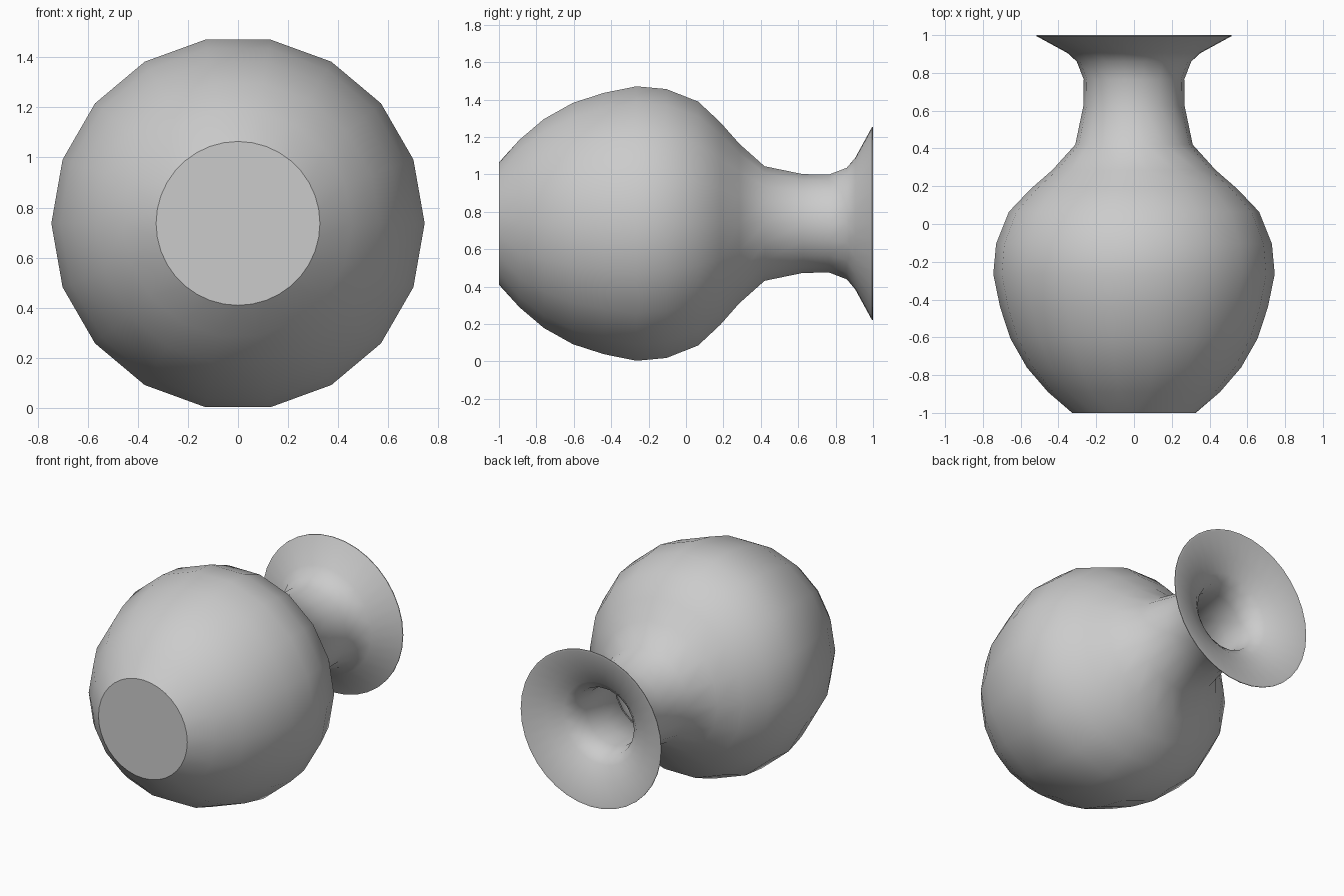
import bpy, bmesh
from math import cos, sin, tau, radians

if "Cube" in bpy.data.objects:
    bpy.data.objects.remove(bpy.data.objects["Cube"])

AXIS_Z = 0.737   # height of the vase's lying axis
SIDES = 18

# Profiles as (position along y, radius, side multiplier)
outer = [(-1, .327, 2), (-.89, .455, 1), (-.76, .567, 1), (-.605, .655, 1),
         (-.44, .709, 1), (-.265, .745, 1), (-.105, .73, 1), (.065, .662, 1),
         (.185, .548, 1), (.285, .433, 1), (.42, .311, 1), (.625, .268, 1),
         (.765, .266, 1), (.86, .303, 1), (.905, .352, 2), (.995, .517, 2)]
inner = [(1, .517, 2), (1, .503, 2), (.945, .365, 2), (.905, .27, 2),
         (.86, .22, 1), (.77, .197, 1), (.62, .2, 1), (.4, .245, 1),
         (.24, .38, 1), (.03, .595, 1), (-.11, .665, 1), (-.265, .68, 1),
         (-.6, .59, 1), (-.86, .4, 1), (-.94, .28, 1)]


def ring(bm, y, r, mult):
    n = SIDES * mult
    return [bm.verts.new((r * cos(tau * i / n), y, AXIS_Z + r * sin(tau * i / n)))
            for i in range(n)]


def join(bm, a, b):
    """Skin two rings; a double-density ring is fanned onto a single one."""
    n, m = len(a), len(b)
    if n == m:
        for i in range(n):
            j = (i + 1) % n
            bm.faces.new((a[i], a[j], b[j], b[i]))
        return
    if n > m:
        a, b = b, a
    k = len(a)
    for i in range(k):
        j = (i + 1) % k
        p, q, s = b[2 * i], b[2 * i + 1], b[(2 * i + 2) % (2 * k)]
        bm.faces.new((a[i], q, p))
        bm.faces.new((a[i], a[j], q))
        bm.faces.new((a[j], s, q))


# Vase: outer wall, flared lip and hollow inside in one closed shell
bm = bmesh.new()
rings = [ring(bm, *p) for p in outer + inner]
for a, b in zip(rings, rings[1:]):
    join(bm, a, b)
bm.faces.new(rings[0])    # foot
bm.faces.new(rings[-1])   # inside floor
bmesh.ops.recalc_face_normals(bm, faces=bm.faces)

mesh = bpy.data.meshes.new("vase")
bm.to_mesh(mesh)
bm.free()
vase = bpy.data.objects.new("vase", mesh)
bpy.context.collection.objects.link(vase)
bpy.context.view_layer.objects.active = vase
vase.select_set(True)
bpy.ops.object.shade_smooth_by_angle(angle=radians(40))
